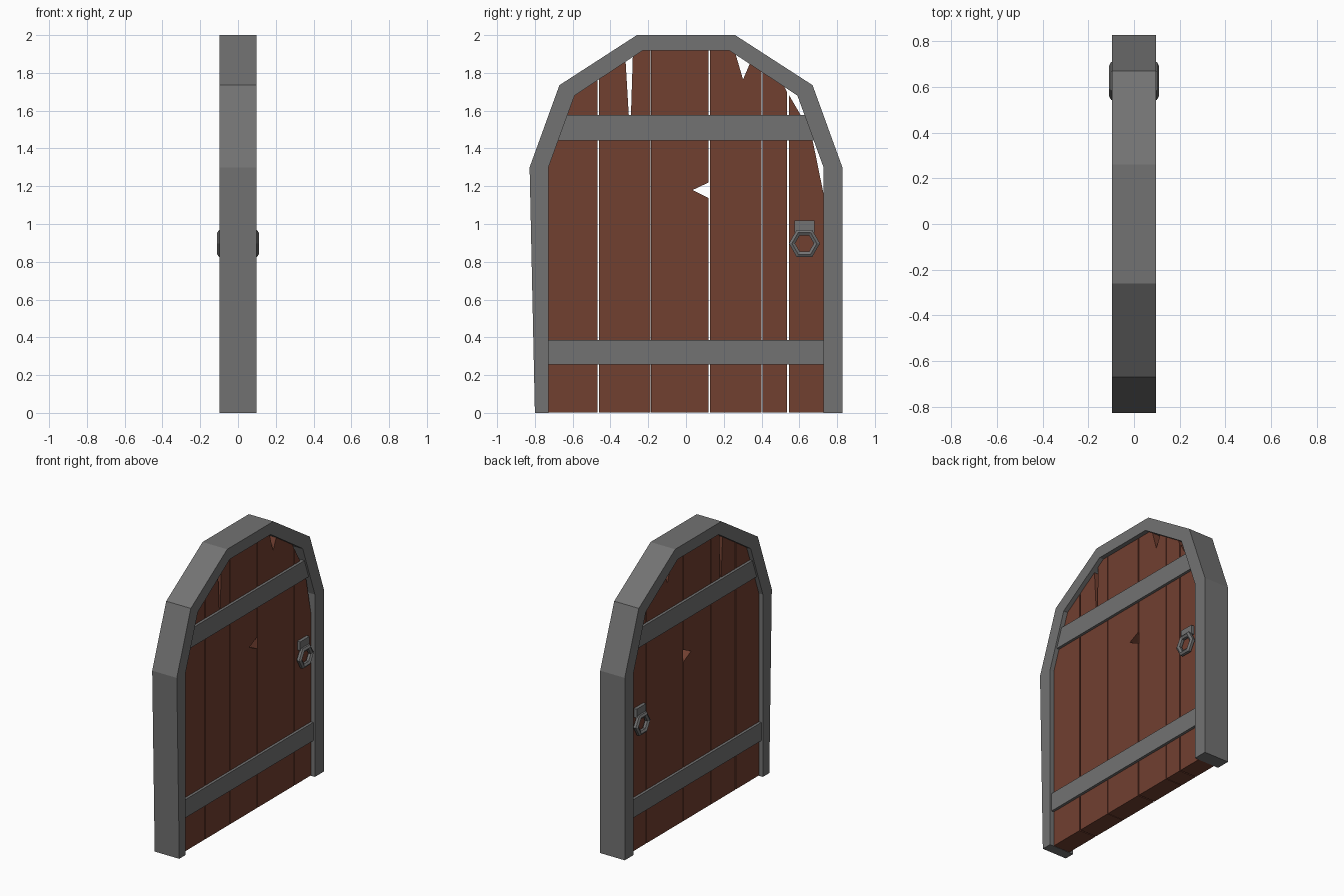
import bpy, bmesh, math
from mathutils import Matrix

if "Cube" in bpy.data.objects:
    bpy.data.objects.remove(bpy.data.objects["Cube"])


def material(name, rgb):
    m = bpy.data.materials.new(name)
    m.diffuse_color = (*rgb, 1)
    m.use_nodes = True
    m.node_tree.nodes["Principled BSDF"].inputs["Base Color"].default_value = m.diffuse_color
    return m


GREY = material("iron_grey", (0.17, 0.17, 0.17))
BROWN = material("wood_brown", (0.165, 0.05, 0.03))


def finish(bm, name, mat):
    bmesh.ops.recalc_face_normals(bm, faces=bm.faces)
    me = bpy.data.meshes.new(name)
    bm.to_mesh(me)
    bm.free()
    me.materials.append(mat)
    ob = bpy.data.objects.new(name, me)
    bpy.context.collection.objects.link(ob)
    return ob


def slab(name, outline, x0, x1, mat):
    """Extrude a (y, z) outline from x0 to x1."""
    bm = bmesh.new()
    f = bm.faces.new([bm.verts.new((x0, y, z)) for y, z in outline])
    r = bmesh.ops.extrude_face_region(bm, geom=[f])
    verts = [v for v in r["geom"] if isinstance(v, bmesh.types.BMVert)]
    bmesh.ops.translate(bm, verts=verts, vec=(x1 - x0, 0, 0))
    return finish(bm, name, mat)


# Arched frame
outer = [(-0.80, 0), (-0.828, 1.3), (-0.67, 1.735), (-0.26, 2.0),
         (0.26, 2.0), (0.67, 1.735), (0.828, 1.3), (0.828, 0)]
inner = [(-0.728, 0), (-0.728, 1.3), (-0.59, 1.68), (-0.23, 1.918),
         (0.23, 1.918), (0.59, 1.68), (0.728, 1.3), (0.728, 0)]
slab("door_frame", outer + inner[::-1], -0.097, 0.097, GREY)

# Planks, cut along an arch hidden inside the frame
arch = [(-0.76, 1.3), (-0.61, 1.69), (-0.24, 1.935),
        (0.24, 1.935), (0.61, 1.69), (0.76, 1.3)]


def arch_z(y):
    for (a, za), (b, zb) in zip(arch, arch[1:]):
        if a <= y <= b:
            return za + (zb - za) * (y - a) / (b - a)


def top_edge(y0, y1):
    mids = [p for p in arch if y0 < p[0] < y1]
    return [(y0, arch_z(y0))] + mids + [(y1, arch_z(y1))]


planks = [
    top_edge(-0.75, -0.469),
    # split from the top
    top_edge(-0.461, -0.321) + [(-0.302, 1.56), (-0.292, 1.56)] + top_edge(-0.281, -0.188),
    # chip out of the right edge
    top_edge(-0.184, 0.12) + [(0.12, 1.22), (0.035, 1.18), (0.12, 1.137)],
    # notch in the top
    top_edge(0.128, 0.255) + [(0.302, 1.765)] + top_edge(0.345, 0.40),
    top_edge(0.404, 0.505) + [(0.536, 1.695)],
    # worn outer corner
    [(0.544, 1.685), (0.605, 1.58), (0.672, 1.435), (0.728, 1.16), (0.75, 1.05)],
]
for i, top in enumerate(planks):
    y0, y1 = top[0][0], top[-1][0]
    slab(f"plank_{i + 1}", [(y0, 0.002)] + top + [(y1, 0.002)], -0.065, 0.065, BROWN)

# Cross bands
slab("lower_band", [(-0.74, 0.255), (0.74, 0.255), (0.74, 0.385), (-0.74, 0.385)],
     -0.084, 0.084, GREY)
slab("upper_band", [(-0.69, 1.443), (0.69, 1.443), (0.64, 1.577), (-0.64, 1.577)],
     -0.084, 0.084, GREY)


# Hexagonal ring handles with mounting plates on both faces
def ring(name, x, y, z, major, minor, sides=6):
    bm = bmesh.new()
    loops = []
    for i in range(6):
        a = i * math.pi / 3
        loop = []
        for j in range(sides):
            b = (j + 0.5) * math.tau / sides
            r = major + minor * math.cos(b)
            loop.append(bm.verts.new((x + minor * math.sin(b),
                                      y + r * math.cos(a), z + r * math.sin(a))))
        loops.append(loop)
    for i in range(6):
        p, q = loops[i], loops[(i + 1) % 6]
        for j in range(sides):
            k = (j + 1) % sides
            bm.faces.new((p[j], p[k], q[k], q[j]))
    return finish(bm, name, GREY)


for side, s in (("right", 1), ("left", -1)):
    ring(f"handle_ring_{side}", s * 0.091, 0.627, 0.897, 0.066, 0.019)
    slab(f"handle_plate_{side}",
         [(0.575, 0.955), (0.68, 0.955), (0.68, 1.018), (0.575, 1.018)],
         s * 0.06, s * 0.088, GREY)
